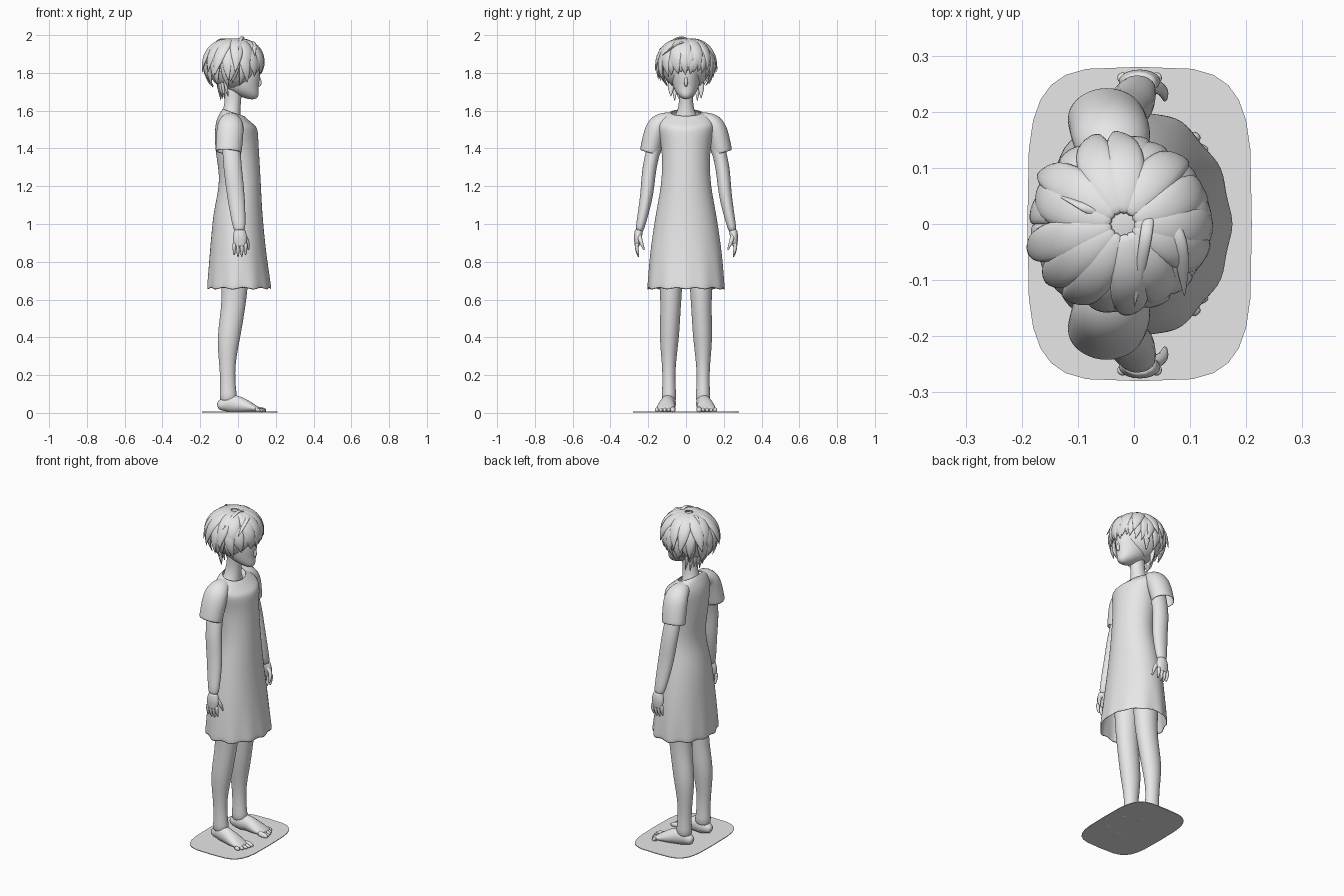
import bpy, bmesh, math, random
from mathutils import Vector

random.seed(4)
cube = bpy.data.objects.get("Cube")
if cube:
    bpy.data.objects.remove(cube)

grey = bpy.data.materials.new("plain_grey")
grey.use_nodes = True
grey.diffuse_color = (0.8, 0.8, 0.8, 1)
grey.node_tree.nodes["Principled BSDF"].inputs["Base Color"].default_value = grey.diffuse_color


def along(keys, t):
    """Smoothly interpolate evenly spaced keys, numbers or vectors alike."""
    last = len(keys) - 1
    i = min(int(t * last), last - 1)
    f = t * last - i
    start, end = keys[i], keys[i + 1]
    leave = (end - keys[max(i - 1, 0)]) / 2
    arrive = (keys[min(i + 2, last)] - start) / 2
    step = end - start
    return (start + leave * f + (step * 3 - leave * 2 - arrive) * f ** 2
            + (leave + arrive - step * 2) * f ** 3)


def circle(n):
    return [(math.cos(math.tau * k / n), math.sin(math.tau * k / n)) for k in range(n)]


def skin(bm, rings, cap_start=True, cap_end=True):
    """Bridge a list of point rings into a surface."""
    loops = [[bm.verts.new(p) for p in ring] for ring in rings]
    for low, high in zip(loops, loops[1:]):
        for i in range(len(low)):
            bm.faces.new((low[i - 1], low[i], high[i], high[i - 1]))
    if cap_start:
        bm.faces.new(loops[0][::-1])
    if cap_end:
        bm.faces.new(loops[-1])


def tube(bm, path, radii, flat=(1, 1), side=(1, 0, 0), n=10, steps=8, **caps):
    """Sweep an ellipse along a path; flat is the cross radius as a share of the side radius."""
    path = [Vector(p) for p in path]
    points = [along(path, i / steps) for i in range(steps + 1)]
    rings = []
    for i, point in enumerate(points):
        t = i / steps
        tangent = (points[min(i + 1, steps)] - points[max(i - 1, 0)]).normalized()
        u = Vector(side)
        u = (u - tangent * u.dot(tangent)).normalized()
        r = along(radii, t)
        v = tangent.cross(u) * along(flat, t)
        rings.append([point + (u * c + v * s) * r for c, s in circle(n)])
    skin(bm, rings, **caps)


def stack(bm, rows, n, steps, **caps):
    """Stack level ovals; rows give height, back, front and half width."""
    rows = [Vector(row) for row in rows]
    rings = []
    for i in range(steps + 1):
        z, back, front, half = along(rows, i / steps)
        rings.append([((back + front + (front - back) * c) / 2, half * s, z)
                      for c, s in circle(n)])
    skin(bm, rings, **caps)


def finish(name, bm, mirror=False, thick=0, subdiv=1):
    bmesh.ops.recalc_face_normals(bm, faces=bm.faces)
    mesh = bpy.data.meshes.new(name)
    bm.to_mesh(mesh)
    bm.free()
    mesh.materials.append(grey)
    mesh.shade_smooth()
    ob = bpy.data.objects.new(name, mesh)
    bpy.context.scene.collection.objects.link(ob)
    if mirror:
        ob.modifiers.new("mirror", 'MIRROR').use_axis = (False, True, False)
    if thick:
        ob.modifiers.new("cloth", 'SOLIDIFY').thickness = thick
    if subdiv:
        smooth = ob.modifiers.new("smooth", 'SUBSURF')
        smooth.levels = smooth.render_levels = subdiv
    return ob


# Ground plate: rounded rectangle
bm = bmesh.new()
plate = [(0.01 + 0.2 * math.copysign(math.sqrt(abs(c)), c),
          0.28 * math.copysign(math.sqrt(abs(s)), s)) for c, s in circle(28)]
skin(bm, [[(x, y, z) for x, y in plate] for z in (0.003, 0.007)])
finish("ground_plate", bm, subdiv=0).data.shade_flat()

# Dress: flared body, then hem folds and a neckline dipping at the front
bm = bmesh.new()
stack(bm, [(0.65, -0.17, 0.18, 0.21), (0.85, -0.15, 0.15, 0.19), (1.05, -0.13, 0.13, 0.16),
           (1.23, -0.1, 0.12, 0.13), (1.4, -0.12, 0.11, 0.13), (1.52, -0.12, 0.1, 0.15),
           (1.58, -0.1, 0.06, 0.13), (1.61, -0.08, 0.03, 0.08)],
      n=44, steps=21, cap_start=False, cap_end=False)
for v in bm.verts:
    height = v.co.z
    if height < 1:
        fold = (1 - height) ** 2 * (1 - math.cos(11 * math.atan2(v.co.y, v.co.x)))
        v.co.x *= 1 - fold / 5
        v.co.y *= 1 - fold / 5
        v.co.z += fold / 20
    elif height > 1.5:
        v.co.z -= 3 * (height - 1.5) * max(0, v.co.x + 0.08)
finish("dress", bm, thick=0.005)

# Sleeves
bm = bmesh.new()
tube(bm, [(-0.04, 0.07, 1.56), (-0.04, 0.15, 1.52), (-0.05, 0.19, 1.38)],
     (0.04, 0.07, 0.07), (0.8, 0.8), n=20, cap_end=False)
finish("sleeves", bm, mirror=True, thick=0.005)

# Arms
bm = bmesh.new()
tube(bm, [(-0.04, 0.14, 1.5), (-0.03, 0.19, 1.32), (-0.01, 0.21, 1.14), (0.01, 0.25, 0.95)],
     (0.05, 0.05, 0.05, 0.045, 0.03), (0.8, 0.7), n=12)
finish("arms", bm, mirror=True)

# Hands: palm, four fingers and a thumb
bm = bmesh.new()
palm = Vector((0.01, 0.26, 0.9))
tube(bm, [palm + Vector((0, -0.01, 0.07)), palm - Vector((0, 0, 0.02))],
     (0.03, 0.04, 0.03), (0.7, 0.4))
for i in range(4):
    root = palm + Vector((0.02 * (i - 1.5), 0, 0))
    length = 0.08 - 0.01 * abs(i - 1.5)
    tube(bm, [root, root - Vector((0, 0, length / 2)), root - Vector((0, 0.01, length))],
         (0.011, 0.01, 0.004), n=8, steps=5)
tube(bm, [(0.02, 0.25, 0.95), (0.05, 0.24, 0.91), (0.055, 0.22, 0.86)],
     (0.014, 0.012, 0.004), n=8, steps=5)
finish("hands", bm, mirror=True)

# Legs
bm = bmesh.new()
tube(bm, [(-0.02, 0.08, 0.9), (-0.02, 0.08, 0.62), (-0.055, 0.09, 0.33), (-0.05, 0.09, 0.05)],
     (0.08, 0.075, 0.065, 0.06, 0.04, 0.05), (0.85, 0.85), n=16, steps=12)
finish("legs", bm, mirror=True)

# Feet with five toes
bm = bmesh.new()
tube(bm, [(-0.11, 0.09, 0.035), (-0.05, 0.09, 0.05), (0, 0.1, 0.045),
          (0.06, 0.105, 0.03), (0.12, 0.11, 0.015)],
     (0.02, 0.04, 0.04, 0.05, 0.045), (1, 1.2, 1.1, 0.6, 0.2), side=(0, 1, 0), n=16, steps=10)
for i in range(5):
    y = 0.07 + 0.021 * i
    tip = 0.15 - 0.002 * i * i
    size = 0.011 if i else 0.016
    tube(bm, [(0.09, y, 0.02), (tip, y, 0.012)], (size, size, size, size / 3),
         side=(0, 1, 0), n=8, steps=6)
finish("feet", bm, mirror=True)

# Neck
bm = bmesh.new()
tube(bm, [(-0.04, 0, 1.53), (-0.02, 0, 1.72)], (0.06, 0.045, 0.045), (1.4, 0.9, 0.9), n=16)
finish("neck", bm)

# Head, from chin to crown
bm = bmesh.new()
stack(bm, [(1.66, 0.06, 0.09, 0.01), (1.68, 0, 0.11, 0.04), (1.73, -0.08, 0.11, 0.07),
           (1.83, -0.12, 0.12, 0.08), (1.94, -0.06, 0.07, 0.05)], n=20, steps=10)
finish("head", bm)

# Nose
bm = bmesh.new()
tube(bm, [(0.108, 0, 1.79), (0.117, 0, 1.745), (0.107, 0, 1.73)],
     (0.004, 0.011, 0.006), steps=4)
finish("nose", bm)

# Hair cap: a dome around the skull
bm = bmesh.new()
bmesh.ops.create_uvsphere(bm, u_segments=32, v_segments=20, radius=0.13)
bmesh.ops.translate(bm, verts=bm.verts, vec=(-0.03, 0, 1.84))
finish("hair_cap", bm, subdiv=0)

# Hair locks: layers of flattened strands that hug the skull and flick outward
bm = bmesh.new()
taper = (0.4, 0.9, 1, 0.7, 0.04)
for layer, count in enumerate((20, 18, 13)):
    start = (0.9, 0.55, 0.12)[layer]
    width = 0.027 + 0.006 * layer
    for k in range(count):
        a = math.tau * (k + layer % 2 / 2) / count + random.uniform(-0.08, 0.08)
        front = max(0, math.cos(a))
        end = 2.4 - 0.28 * layer + random.uniform(-0.15, 0.1)
        if front > 0.45:
            end = min(end, 2.1 - front / 4 + random.uniform(-0.1, 0.1))
        flare = random.uniform(0.1, 0.25) * (1 - 0.9 * front)
        swirl = random.uniform(-0.25, 0.25)
        path = []
        for i in range(7):
            t = i / 6
            polar = start + (end - start) * t
            turn = a + swirl * t * t
            r = 0.95 + 0.02 * layer + 0.05 * math.sin(math.pi * t) + flare * t ** 3
            path.append((-0.02 + 0.15 * r * math.sin(polar) * math.cos(turn),
                         0.14 * r * math.sin(polar) * math.sin(turn),
                         1.84 + 0.14 * r * math.cos(polar)))
        tube(bm, path, [width * share for share in taper], (0.4, 0.4),
             side=(-math.sin(a), math.cos(a), 0), n=8)

# Nape locks
for k in range(-4, 5):
    y = 0.02 * k
    x = 6 * y * y - 0.11
    tube(bm, [(x, y, 1.79), (x + 0.01, y, 1.72), (x + 0.02, y, 1.65 + 0.012 * (k % 3))],
         (0.018, 0.017, 0.001), (0.6, 0.6), side=(0, 1, 0), n=8)
finish("hair_locks", bm)

# Loose strands arching over the crown
bm = bmesh.new()
for root, peak, tip, width in (
        ((0.03, 0.04, 1.95), (0.02, -0.03, 1.99), (0, -0.15, 1.92), 0.012),
        ((0.04, 0.04, 1.94), (0.08, -0.03, 1.96), (0.09, -0.13, 1.89), 0.016),
        ((-0.04, 0, 1.95), (-0.09, 0.03, 1.98), (-0.15, 0.06, 1.92), 0.009)):
    tube(bm, [root, peak, tip], [width * share for share in taper], (0.5, 0.5), n=8)
finish("loose_strands", bm)
